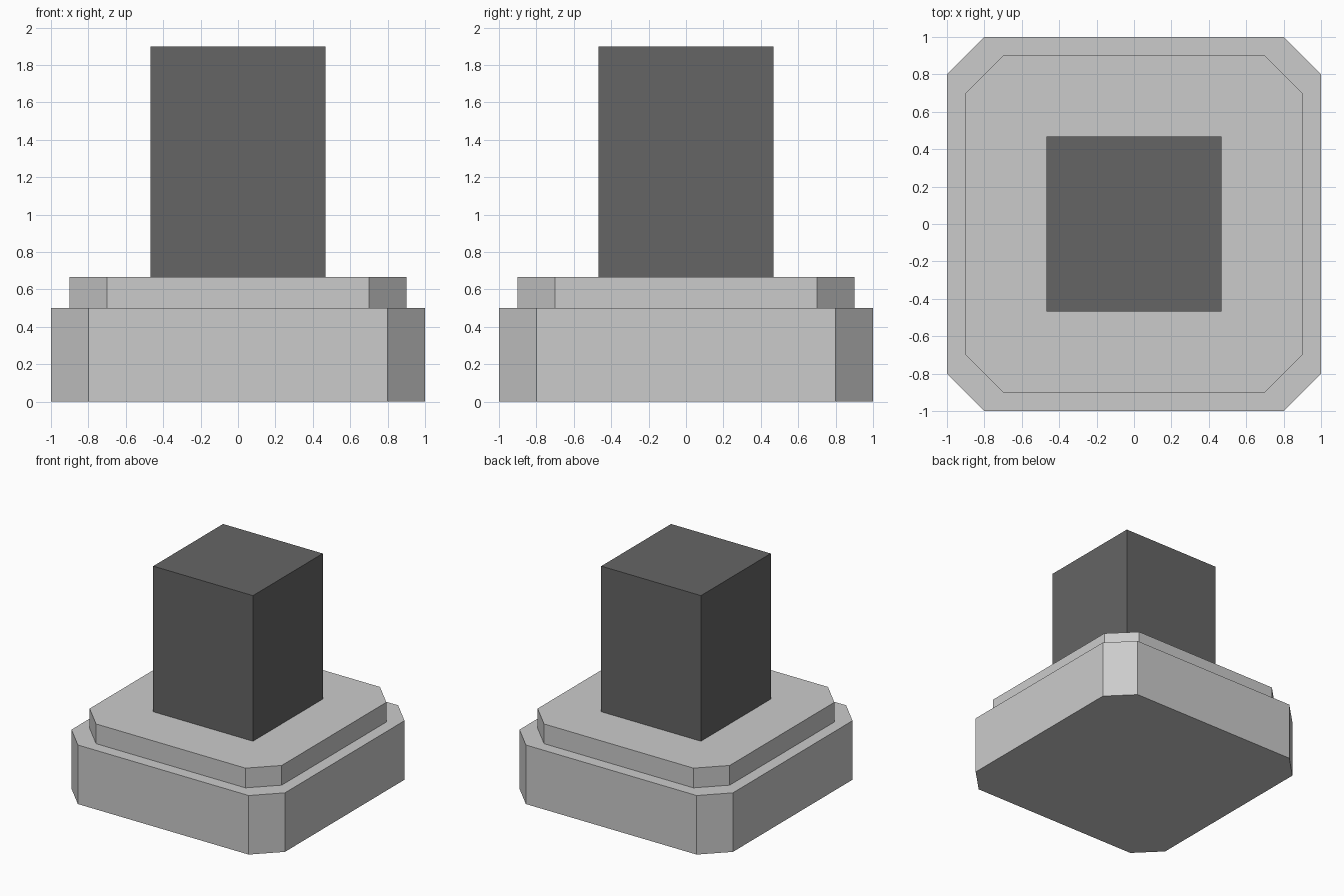
import bpy
import bmesh

if "Cube" in bpy.data.objects:
    bpy.data.objects.remove(bpy.data.objects["Cube"])


def prism(name, half, chamfer, z0, z1, material=None):
    """Square prism with optional chamfered vertical corners."""
    a, b = half, half - chamfer
    if chamfer:
        outline = [(b, -a), (a, -b), (a, b), (b, a),
                   (-b, a), (-a, b), (-a, -b), (-b, -a)]
    else:
        outline = [(a, -a), (a, a), (-a, a), (-a, -a)]
    bm = bmesh.new()
    base = bm.faces.new([bm.verts.new((x, y, z0)) for x, y in outline])
    top = bmesh.ops.extrude_face_region(bm, geom=[base], use_keep_orig=True)
    verts = [g for g in top["geom"] if isinstance(g, bmesh.types.BMVert)]
    bmesh.ops.translate(bm, verts=verts, vec=(0, 0, z1 - z0))
    bmesh.ops.recalc_face_normals(bm, faces=bm.faces)
    mesh = bpy.data.meshes.new(name)
    bm.to_mesh(mesh)
    bm.free()
    if material:
        mesh.materials.append(material)
    obj = bpy.data.objects.new(name, mesh)
    bpy.context.collection.objects.link(obj)
    return obj


dark = bpy.data.materials.new("dark_grey")
dark.diffuse_color = (0.13, 0.13, 0.13, 1)
dark.use_nodes = True
dark.node_tree.nodes["Principled BSDF"].inputs["Base Color"].default_value = dark.diffuse_color

# Two stepped tiers with cut corners
prism("lower_base", 1.0, 0.2, 0.0, 0.5)
prism("upper_base", 0.9, 0.2, 0.5, 0.667)

# Dark square column
prism("column", 0.467, 0.0, 0.667, 1.9, dark)
